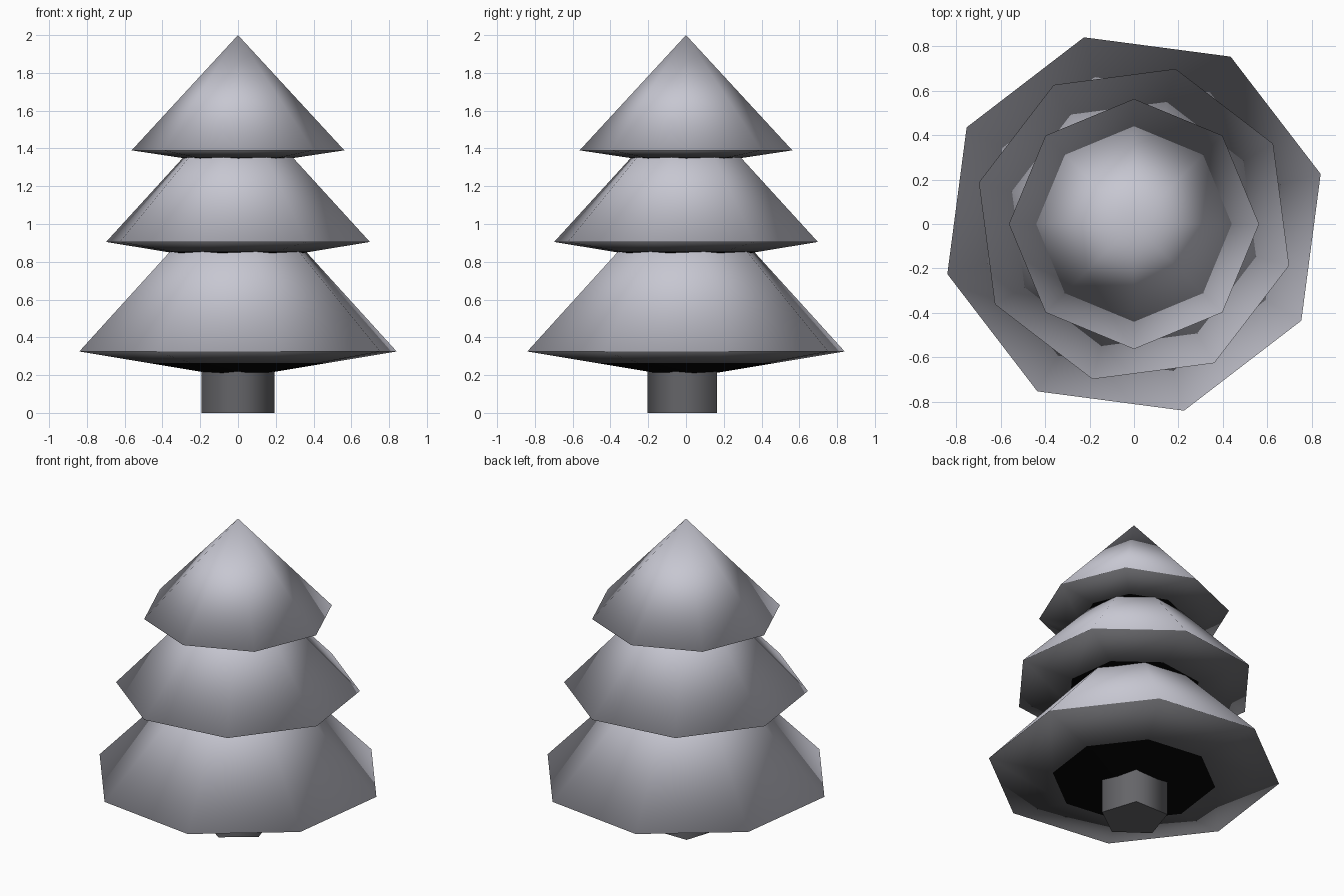
import bpy, bmesh, math

if "Cube" in bpy.data.objects:
    bpy.data.objects.remove(bpy.data.objects["Cube"])


def colour(name, r, g, b):
    mat = bpy.data.materials.new(name)
    mat.diffuse_color = (r, g, b, 1)
    mat.use_nodes = True
    mat.node_tree.nodes["Principled BSDF"].inputs["Base Color"].default_value = mat.diffuse_color
    return mat


pale = colour("pale_blue_grey", 0.57, 0.57, 0.64)
dark = colour("dark_grey", 0.13, 0.13, 0.14)
black = colour("black", 0.002, 0.002, 0.002)


def finish(bm, name, materials):
    bmesh.ops.recalc_face_normals(bm, faces=bm.faces)
    for f in bm.faces:
        f.smooth = True
    mesh = bpy.data.meshes.new(name)
    bm.to_mesh(mesh)
    bm.free()
    for mat in materials:
        mesh.materials.append(mat)
    bpy.context.collection.objects.link(bpy.data.objects.new(name, mesh))


def ring(bm, sides, radius, z, turn):
    angles = [math.radians(turn) + math.tau * i / sides for i in range(sides)]
    return [bm.verts.new((radius * math.cos(a), radius * math.sin(a), z)) for a in angles]


def branch_tier(name, radius, rim_z, top_z, under_z, turn, core=0.56):
    """Eight-sided cone with a shallow pointed underside, dark outside and black in the core."""
    bm = bmesh.new()
    rim = ring(bm, 8, radius, rim_z, turn)
    inner = ring(bm, 8, radius * core, under_z + (rim_z - under_z) * core, turn)
    tip, under = bm.verts.new((0, 0, top_z)), bm.verts.new((0, 0, under_z))
    for i in range(8):
        j = (i + 1) % 8
        bm.faces.new((rim[i], rim[j], tip)).material_index = 0
        bm.faces.new((rim[j], rim[i], inner[i], inner[j])).material_index = 1
        bm.faces.new((inner[j], inner[i], under)).material_index = 2
    finish(bm, name, (pale, dark, black))


# Branch tiers, each turned 15 degrees from the next
branch_tier("lower_branches", 0.87, 0.325, 1.25, 0.185, -30)
branch_tier("middle_branches", 0.723, 0.905, 1.67, 0.79, -15)
branch_tier("upper_branches", 0.563, 1.39, 2.0, 1.305, 0)

# Five-sided trunk with crisp ends, its top hidden inside the lower branches
bm = bmesh.new()
low, high = ring(bm, 5, 0.203, 0, -90), ring(bm, 5, 0.203, 0.45, -90)
for i in range(5):
    j = (i + 1) % 5
    bm.faces.new((low[i], low[j], high[j], high[i]))
for cap in (bm.faces.new(low[::-1]), bm.faces.new(high)):
    for e in cap.edges:
        e.smooth = False
finish(bm, "trunk", (dark,))
